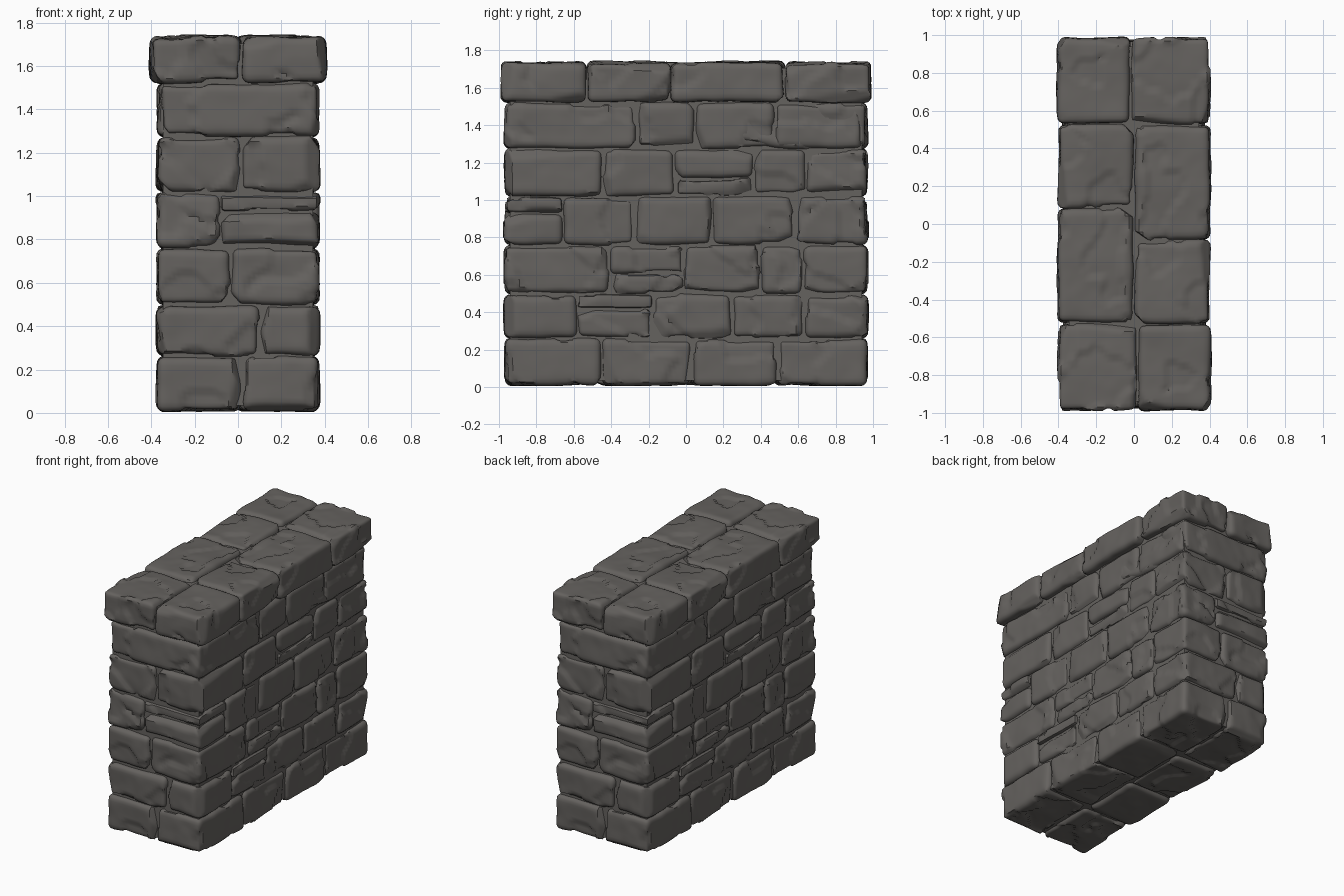
import bpy, bmesh, math, random
from mathutils import Vector, noise

if "Cube" in bpy.data.objects:
    bpy.data.objects.remove(bpy.data.objects["Cube"])

random.seed(7)

stone_mat = bpy.data.materials.new("dark warm grey stone")
stone_mat.diffuse_color = (0.13, 0.122, 0.114, 1)
stone_mat.use_nodes = True
stone_mat.node_tree.nodes["Principled BSDF"].inputs["Base Color"].default_value = stone_mat.diffuse_color


def box_mesh(bm, lo, hi, step):
    """Box cut into a regular grid of roughly square quads."""
    bmesh.ops.create_cube(bm, size=1)
    for v in bm.verts:
        v.co = Vector([(a + b) / 2 + c * (b - a) for a, b, c in zip(lo, hi, v.co)])
    for axis in range(3):
        n = max(2, round((hi[axis] - lo[axis]) / step))
        normal = Vector((0, 0, 0))
        normal[axis] = 1
        for k in range(1, n):
            at = normal * (lo[axis] + (hi[axis] - lo[axis]) * k / n)
            bmesh.ops.bisect_plane(bm, geom=bm.verts[:] + bm.edges[:] + bm.faces[:],
                                   plane_co=at, plane_no=normal)


def chip_planes(half, r, count):
    """Random slanted planes that knock off edges and corners."""
    planes = []
    for _ in range(count):
        n = Vector([random.choice((-1, 1)) * random.uniform(0.35, 1) for _ in range(3)])
        n[random.choice((0, 1, 1, 2))] = random.uniform(-0.25, 0.25)
        n.normalize()
        reach = sum(abs(n[i]) * (half[i] - r) for i in range(3)) + r
        planes.append((n, reach - random.uniform(0.004, 0.028)))
    return planes


def add_object(name, mesh, turned=False):
    ob = bpy.data.objects.new(name, mesh)
    if turned:
        ob.rotation_euler.z = math.pi
    bpy.context.collection.objects.link(ob)
    return ob


def stone(name, lo, hi):
    """One worn stone, plus its twin turned half way round the wall."""
    gap = 0.003
    lo = Vector(lo) + Vector((gap,) * 3)
    hi = Vector(hi) - Vector((gap,) * 3)
    mid, half = (lo + hi) / 2, (hi - lo) / 2
    r = min(0.034, 0.42 * min(half))
    bm = bmesh.new()
    box_mesh(bm, lo, hi, 0.0205)
    planes = chip_planes(half, r, 6)
    seed = Vector([random.uniform(0, 50) for _ in range(3)])
    for v in bm.verts:
        p = v.co - mid
        inner = Vector([max(-(h - r), min(h - r, c)) for c, h in zip(p, half)])
        n = (p - inner).normalized()
        p = inner + n * r
        # soft lumps and stepped ledges
        q = p + seed
        d = 0.009 * noise.noise(q * 5) + 0.003 * noise.noise(q * 14)
        warped = q * 4.5 + 0.5 * noise.noise_vector(q * 5)
        cell = noise.voronoi(warped)[1][0]
        if math.sin(cell.x * 37 + cell.y * 53 + cell.z * 71) > 0.6:
            d -= 0.012
        p += n * d
        for pn, off in planes:
            over = p.dot(pn) - off
            if over > 0:
                p -= pn * over
        # shared wobble keeps neighbouring joints together
        w = p + mid
        w += 0.010 * noise.noise_vector(w * 3.0)
        w.z = max(0.005, w.z)
        v.co = w
    mesh = bpy.data.meshes.new(name)
    bm.to_mesh(mesh)
    bm.free()
    mesh.materials.append(stone_mat)
    mesh.shade_smooth()
    mesh.set_sharp_from_angle(angle=math.radians(40))
    add_object(name, mesh)
    add_object(name + "_turned", mesh, True)


# Courses: bottom, top, x of the front joint, joints along the right side
W, L = 0.375, 0.972
courses = [
    (0.005, 0.26, 0.02, (-0.45, 0.04, 0.49)),
    (0.26, 0.495, 0.10, (-0.58, -0.18, 0.24, 0.64)),
    (0.495, 0.76, -0.03, (-0.41, -0.01, 0.40, 0.62)),
    (0.76, 1.02, -0.08, (-0.66, -0.27, 0.14, 0.58)),
    (1.02, 1.275, 0.01, (-0.45, -0.06, 0.36, 0.64)),
    (1.275, 1.52, None, (-0.27, 0.05, 0.47)),
    (1.52, 1.738, 0.02, (-0.53, -0.085, 0.525)),
]
# Stones broken into an upper and lower piece: (course, stone) -> height
broken = {(1, 1): 0.42, (2, 1): 0.60, (4, 2): 1.12, (3, 0): 0.93}

for c, (z0, z1, fx, joints) in enumerate(courses):
    cap = c == len(courses) - 1
    w, l = (0.408, 0.99) if cap else (W, L)
    ys = (-l,) + joints + (l,)
    last = len(ys) - 2
    for s in range(last + 1):
        y0, y1 = ys[s], ys[s + 1]
        x0 = 0.0
        if fx is None:                       # one stone spans the whole end
            if s == 0:
                x0 = -w + 0.01
            elif s == last:
                x0, y1 = 0.1, y1 - 0.03
        elif s == 0:
            x0 = fx
        elif s == last:
            x0 = -fx
        label = "cap_stone" if cap else "wall_stone"
        name = f"{label}_{c + 1}_{s + 1}"
        cut = broken.get((c, s))
        if cut:
            stone(name + "_lower", (x0, y0, z0), (w, y1, cut))
            stone(name + "_upper", (x0, y0, cut), (w, y1, z1))
        else:
            stone(name, (x0, y0, z0), (w, y1, z1))

# Mortar core that closes the joints
bm = bmesh.new()
box_mesh(bm, (-0.345, -0.94, 0.035), (0.345, 0.94, 1.705), 3)
core = bpy.data.meshes.new("mortar_core")
bm.to_mesh(core)
bm.free()
core.materials.append(stone_mat)
add_object("mortar_core", core)
